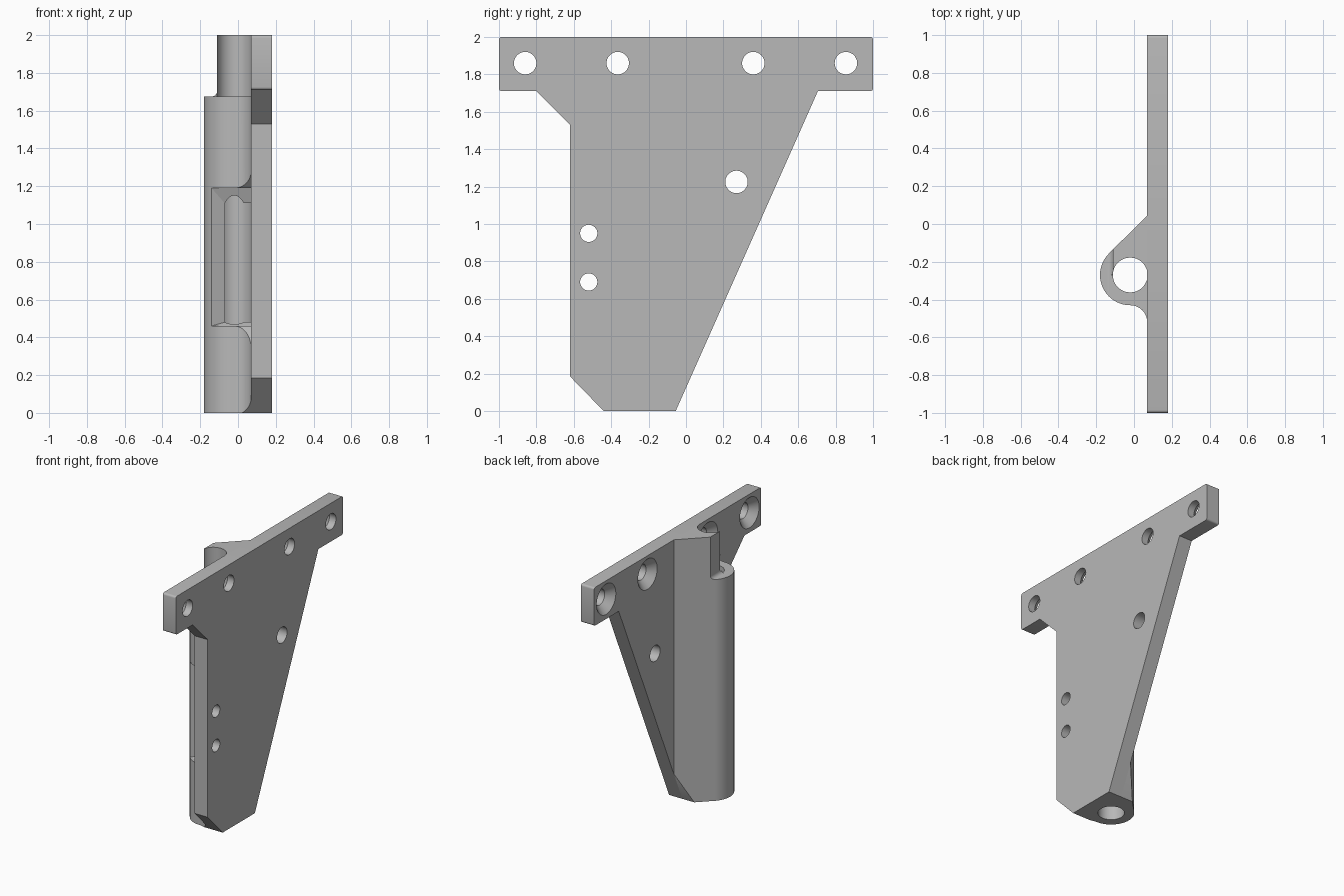
import bpy, bmesh
from math import cos, sin, radians, pi
from mathutils import Matrix

old = bpy.data.objects.get("Cube")
if old:
    bpy.data.objects.remove(old, do_unlink=True)

grey = bpy.data.materials.new("plain_grey")
grey.use_nodes = True
grey.diffuse_color = (0.48, 0.48, 0.48, 1)
grey.node_tree.nodes["Principled BSDF"].inputs["Base Color"].default_value = grey.diffuse_color


def make_object(name, bm):
    bmesh.ops.recalc_face_normals(bm, faces=bm.faces)
    mesh = bpy.data.meshes.new(name)
    bm.to_mesh(mesh)
    bm.free()
    mesh.materials.append(grey)
    obj = bpy.data.objects.new(name, mesh)
    bpy.context.collection.objects.link(obj)
    return obj


def loft(name, rings):
    """Closed solid through a list of matching point rings."""
    bm = bmesh.new()
    loops = [[bm.verts.new(p) for p in ring] for ring in rings]
    n = len(loops[0])
    for a, b in zip(loops, loops[1:]):
        for i in range(n):
            j = (i + 1) % n
            bm.faces.new((a[i], a[j], b[j], b[i]))
    bm.faces.new(loops[0])
    bm.faces.new(loops[-1])
    return make_object(name, bm)


def prism(name, profile, axis, start, end):
    place = {"x": lambda u, v, w: (w, u, v),
             "y": lambda u, v, w: (u, w, v),
             "z": lambda u, v, w: (u, v, w)}[axis]
    return loft(name, [[place(u, v, w) for u, v in profile] for w in (start, end)])


def cone_x(name, y, z, r1, r2, x1, x2):
    bm = bmesh.new()
    move = Matrix.Translation(((x1 + x2) / 2, y, z)) @ Matrix.Rotation(pi / 2, 4, "Y")
    bmesh.ops.create_cone(bm, cap_ends=True, segments=48, radius1=r1, radius2=r2,
                          depth=x2 - x1, matrix=move)
    return make_object(name, bm)


def arc(cx, cy, r, a0, a1, steps):
    angles = [radians(a0 + (a1 - a0) * i / steps) for i in range(steps + 1)]
    return [(cx + r * cos(a), cy + r * sin(a)) for a in angles]


def combine(obj, tool, operation="DIFFERENCE"):
    tool.hide_render = True
    mod = obj.modifiers.new("cut", "BOOLEAN")
    mod.operation, mod.solver, mod.object = operation, "EXACT", tool
    bpy.context.view_layer.objects.active = obj
    bpy.ops.object.modifier_apply(modifier=mod.name)
    bpy.data.objects.remove(tool, do_unlink=True)


# Side outline shared by the plate and the tube housing, in y and z
R = 0.015
outline = (arc(-1 + R, 2 - R, R, 180, 90, 4) + arc(1 - R, 2 - R, R, 90, 0, 4)
           + arc(1 - R, 1.71 + R, R, 0, -90, 4)
           + [(0.705, 1.71), (-0.055, 0), (-0.44, 0), (-0.62, 0.185),
              (-0.62, 1.53), (-0.80, 1.71)]
           + arc(-1 + R, 1.71 + R, R, 270, 180, 4))

# Mounting plate with its holes
FACE = 0.07
plate = prism("mounting_plate", outline, "x", FACE, 0.18)
for y in (-0.86, -0.365, 0.36, 0.855):
    combine(plate, cone_x("screw_hole", y, 1.86, 0.06, 0.06, 0, 0.3))
    combine(plate, cone_x("countersink", y, 1.86, 0.125, 0.06, FACE - 0.01, 0.125))
for y, z, r in ((0.27, 1.225, 0.06), (-0.52, 0.95, 0.046), (-0.52, 0.69, 0.046)):
    combine(plate, cone_x("pin_hole", y, z, r, r, 0, 0.3))

# Tube housing: round nose, sloping wall on one side, fillet on the other
CX, CY = -0.02, -0.27
section = ([(0.075, 0.046), (FACE, 0.046)] + arc(CX, CY, 0.16, 135, 270, 36)
           + arc(CX, CY - 0.25, 0.09, 90, 0, 12)[1:] + [(0.075, CY - 0.25)])
housing = prism("tube_housing", section, "z", 0, 2)
combine(housing, prism("side_trim", outline, "x", -0.4, 0.3), "INTERSECT")

# Bore through the full height
combine(housing, prism("bore", arc(CX, CY, 0.092, 0, 352.5, 47), "z", -0.1, 2.1))

# Stepped notch at the top, with a rounded inner corner
STEP = 1.675
notch = ([(-0.4, STEP)] + arc(-0.14, STEP + 0.03, 0.03, -90, 0, 8)
         + [(-0.11, 2.1), (-0.4, 2.1)])
combine(housing, prism("outer_notch", notch, "y", -0.8, 0.2))
combine(housing, prism("front_notch", [(-0.13, STEP), (0.2, STEP), (0.2, 2.1), (-0.13, 2.1)],
                       "y", -0.8, CY))

# Flared window into the bore: y, inner x, lower z, upper z
stations = [(CY, -0.07, 0.48, 1.11), (-0.347, -0.07, 0.48, 1.11),
            (-0.376, -0.14, 0.46, 1.19), (-0.43, -0.14, 0.46, 1.19),
            (-0.52, -0.14, 0.34, 1.28), (-0.6, -0.14, 0.34, 1.28)]
combine(housing, loft("window", [[(x, y, lo), (0.2, y, lo), (0.2, y, hi), (x, y, hi)]
                                 for y, x, lo, hi in stations]))

# Smooth curved walls, crisp edges
bpy.ops.object.select_all(action="DESELECT")
for obj in (plate, housing):
    obj.select_set(True)
bpy.context.view_layer.objects.active = housing
bpy.ops.object.shade_smooth_by_angle(angle=radians(25))
